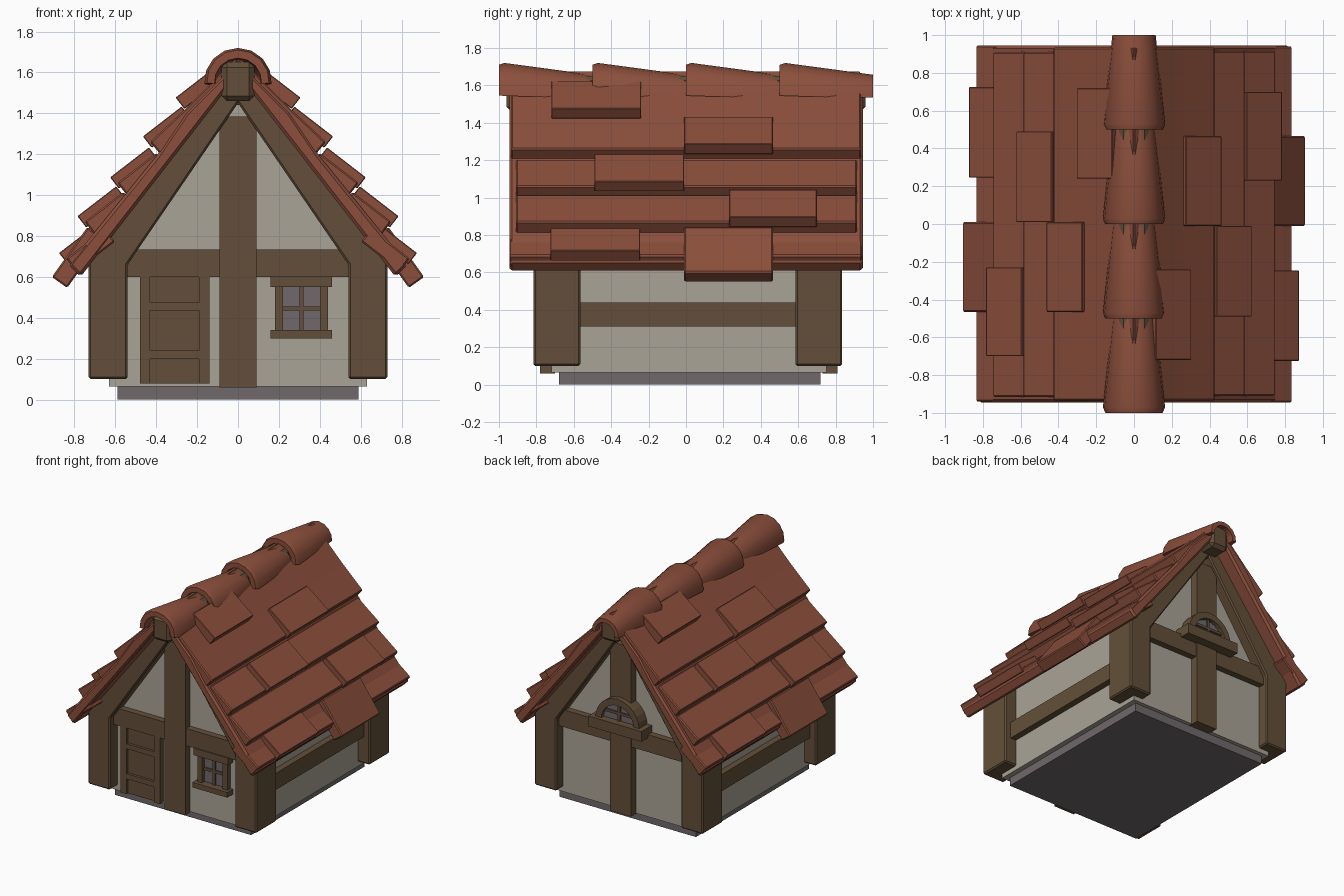
import bpy, bmesh, math

if "Cube" in bpy.data.objects:
    bpy.data.objects.remove(bpy.data.objects["Cube"])

def material(name, rgb):
    m = bpy.data.materials.new(name)
    m.diffuse_color = (*rgb, 1)
    m.use_nodes = True
    m.node_tree.nodes["Principled BSDF"].inputs["Base Color"].default_value = m.diffuse_color
    return m

WOOD = material("brown timber", (0.125, 0.078, 0.041))
ROOF = material("red clay", (0.26, 0.078, 0.045))
WALL = material("pale plaster", (0.40, 0.37, 0.31))
STONE = material("grey stone and glass", (0.16, 0.14, 0.145))

def finish(name, bm, mat, bevel=0.0, smooth=False):
    bmesh.ops.recalc_face_normals(bm, faces=bm.faces)
    me = bpy.data.meshes.new(name)
    bm.to_mesh(me)
    bm.free()
    me.materials.append(mat)
    ob = bpy.data.objects.new(name, me)
    bpy.context.collection.objects.link(ob)
    if bevel:
        b = ob.modifiers.new("Bevel", 'BEVEL')
        b.width, b.segments, b.limit_method = bevel, 1, 'ANGLE'
    if smooth:
        bpy.context.view_layer.objects.active = ob
        ob.select_set(True)
        bpy.ops.object.shade_smooth_by_angle(angle=math.radians(40))
        ob.select_set(False)
    return ob

def prism(name, pts, y0, y1, mat, bevel=0.0):
    """Extrude an (x, z) outline along y."""
    bm = bmesh.new()
    a = [bm.verts.new((x, y0, z)) for x, z in pts]
    b = [bm.verts.new((x, y1, z)) for x, z in pts]
    n = len(pts)
    bm.faces.new(a)
    bm.faces.new(b[::-1])
    for i in range(n):
        bm.faces.new((a[i], a[(i + 1) % n], b[(i + 1) % n], b[i]))
    return finish(name, bm, mat, bevel)

def box(name, x0, x1, y0, y1, z0, z1, mat, bevel=0.0):
    return prism(name, [(x0, z0), (x1, z0), (x1, z1), (x0, z1)], y0, y1, mat, bevel)

# Base and plaster walls
box("stone_base", -0.59, 0.59, -0.68, 0.72, 0, 0.07, STONE)
prism("walls", [(-0.63, 0.065), (0.63, 0.065), (0.63, 0.80), (0, 1.57), (-0.63, 0.80)],
      -0.72, 0.75, WALL)

# Timber frames, cross beams and centre posts at both gables
frame = [(0.73, 0.1), (0.73, 0.67), (0, 1.61), (-0.73, 0.67), (-0.73, 0.1),
         (-0.54, 0.1), (-0.54, 0.66), (0, 1.45), (0.54, 0.66), (0.54, 0.1)]
prism("front_frame", frame, -0.815, -0.565, WOOD, 0.01)
prism("back_frame", frame, 0.585, 0.835, WOOD, 0.01)
box("front_cross_beam", -0.56, 0.56, -0.77, -0.70, 0.6, 0.735, WOOD)
box("back_cross_beam", -0.56, 0.56, 0.73, 0.80, 0.6, 0.735, WOOD)
box("front_centre_post", -0.09, 0.09, -0.78, -0.70, 0.06, 1.385, WOOD)
box("back_centre_post", -0.09, 0.09, 0.73, 0.81, 0.06, 1.385, WOOD)
for s, side in ((1, "right"), (-1, "left")):
    box(side + "_rail", *sorted((s * 0.6, s * 0.68)), -0.58, 0.6, 0.31, 0.44, WOOD)
box("ridge_beam", -0.08, 0.08, -0.96, 0.96, 1.46, 1.65, WOOD, 0.025)

# Door with raised stiles and rails
box("door", -0.48, -0.14, -0.745, -0.70, 0.08, 0.6, WOOD)
for x0, x1, z0, z1 in ((-0.48, -0.43, 0.08, 0.6), (-0.19, -0.14, 0.08, 0.6),
                       (-0.43, -0.19, 0.435, 0.475), (-0.43, -0.19, 0.20, 0.24)):
    box("door_rail", x0, x1, -0.765, -0.74, z0, z1, WOOD)

# Front window
box("window_glass", 0.2, 0.42, -0.728, -0.719, 0.32, 0.57, STONE)
for x0, x1, z0, z1, y in ((0.16, 0.46, 0.30, 0.34, -0.79), (0.16, 0.46, 0.55, 0.605, -0.78),
                          (0.18, 0.22, 0.34, 0.55, -0.76), (0.40, 0.44, 0.34, 0.55, -0.76),
                          (0.30, 0.32, 0.34, 0.55, -0.742), (0.22, 0.40, 0.435, 0.455, -0.742)):
    box("window_frame", x0, x1, y, -0.71, z0, z1, WOOD)

# Back arched window
def arc(r, z, n=12):
    return [(r * math.cos(math.pi * i / n), z + r * math.sin(math.pi * i / n)) for i in range(n + 1)]

prism("arch_window_frame", arc(0.19, 0.78) + arc(0.14, 0.78)[::-1], 0.74, 0.85, WOOD)
prism("arch_window_glass", arc(0.15, 0.78), 0.811, 0.819, STONE)
box("arch_window_sill", -0.23, 0.23, 0.74, 0.88, 0.71, 0.79, WOOD)
box("arch_window_bar", -0.01, 0.01, 0.80, 0.832, 0.78, 0.925, WOOD)
box("arch_window_bar", -0.14, 0.14, 0.80, 0.832, 0.84, 0.86, WOOD)

# Roof: one half is the other turned 180 degrees about z
def roof_part(name, pts, y0, y1, s, bevel=0.008):
    prism(name, [(s * x, z) for x, z in pts], s * y0, s * y1, ROOF, bevel)

def tile(p, length=0.24, thick=0.08, u=(-0.79, 0.61)):
    d = (-u[1], u[0])
    d = (-abs(u[1]), -abs(u[0]))
    q = (p[0] + u[0] * length, p[1] + u[1] * length)
    return [p, q, (q[0] + d[0] * thick, q[1] + d[1] * thick),
            (p[0] + d[0] * thick, p[1] + d[1] * thick)]

ROWS = [(0.27, 1.45), (0.43, 1.26), (0.59, 1.06), (0.75, 0.87), (0.84, 0.69)]
RAISED = [(-0.72, -0.24), (-0.01, 0.465), (-0.49, -0.01), (0.23, 0.70), (-0.725, -0.245)]
for s in (1, -1):
    roof_part("roof_deck", [(0, 1.59), (0.77, 0.60), (0.83, 0.66), (0.40, 1.19),
                            (0.25, 1.41), (0, 1.66)], -0.945, 0.945, s, 0.015)
    roof_part("top_tile_row", [(0.43, 1.26), (0.26, 1.42), (0, 1.68), (0, 1.60), (0.38, 1.20)],
              -0.935, 0.935, s)
    for p in ROWS[2:]:
        roof_part("tile_row", tile(p), -0.91 if p[0] < 0.8 else -0.945,
                  0.915 if p[0] < 0.8 else 0.94, s)
    for p, (a, b) in zip(ROWS, RAISED):
        roof_part("raised_tile", tile((p[0] + 0.035, p[1] + 0.027), thick=0.07), a, b, s, 0.004)
    roof_part("eave_tile", tile((0.91, 0.60), 0.3, 0.092, (-0.58, 0.815)), -0.01, 0.465, s)

# Ridge: four tapered half-round caps
def ridge_cap(y):
    bm = bmesh.new()
    rings = []
    # (y offset, radius, centre height): inside back to front, then outside front to back
    for dy, r, z in ((0.5, 0.085, 1.54), (0.0, 0.115, 1.555), (0.0, 0.152, 1.558),
                     (0.03, 0.165, 1.555), (0.5, 0.115, 1.542)):
        ring = []
        for i in range(9):
            t = math.radians(-4 + 188 * i / 8)
            ring.append(bm.verts.new((r * math.cos(t), y + dy, z + r * math.sin(t))))
        rings.append(ring)
    for k in range(5):
        a, b = rings[k], rings[(k + 1) % 5]
        for i in range(8):
            bm.faces.new((a[i], a[i + 1], b[i + 1], b[i]))
    for i in (0, 8):
        bm.faces.new([r[i] for r in rings])
    finish("ridge_cap", bm, ROOF, smooth=True)

for i in range(4):
    ridge_cap(-1 + 0.5 * i)
